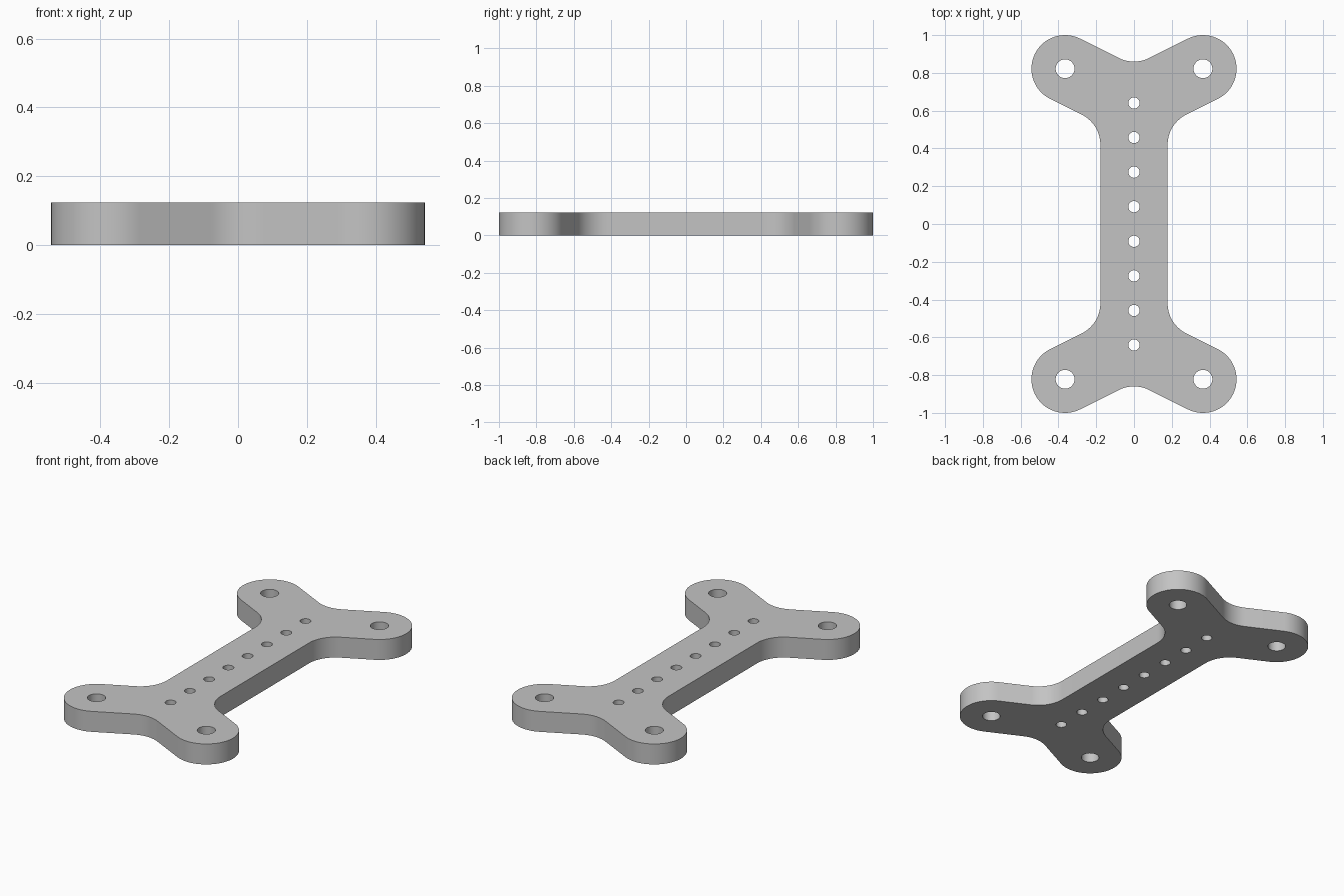
import bpy
import bmesh
from math import sin, cos, tan, atan, pi, radians

cube = bpy.data.objects.get("Cube")
if cube:
    bpy.data.objects.remove(cube)

R = 0.178             # lobe radius, bar half width and fillet radius
THICK = 0.123
HX, HY = 0.365, 0.822  # mounting hole centre
ARM_Y = 0.64          # where the two arms of one end meet
SLOPE = atan((HY - ARM_Y) / HX)


def arc(cx, cy, r, a0, a1, n):
    return [(cx + r * cos(a0 + (a1 - a0) * i / n),
             cy + r * sin(a0 + (a1 - a0) * i / n)) for i in range(n + 1)]


# One quarter of the outline: side fillet, lobe, end notch
low, high = SLOPE - pi / 2, SLOPE + pi / 2
corner_y = ARM_Y - R / cos(SLOPE) + R * tan(SLOPE)
fillet_y = corner_y - R * tan((pi / 2 - SLOPE) / 2)
quarter = arc(2 * R, fillet_y, R, pi, high, 14)
quarter += arc(HX, HY, R, low, high, 36)
quarter += arc(0, ARM_Y + 2 * R / cos(SLOPE), R, low, -pi / 2, 6)

# Mirror it into the full outline
half = quarter + [(-x, y) for x, y in reversed(quarter[:-1])]
outline = half + [(-x, -y) for x, y in half]

# Four mounting holes and a row of eight small holes
loops = [outline]
for sx in (-1, 1):
    for sy in (-1, 1):
        loops.append(arc(sx * HX, sy * HY, 0.05, 0, 2 * pi, 32)[:-1])
for i in range(8):
    loops.append(arc(0, (i - 3.5) * 0.183, 0.03, 0, 2 * pi, 24)[:-1])

# Fill the profile and extrude it to a plate
bm = bmesh.new()
edges = []
for loop in loops:
    verts = [bm.verts.new((x, y, 0)) for x, y in loop]
    edges += [bm.edges.new((a, b)) for a, b in zip(verts, verts[1:] + verts[:1])]
bmesh.ops.triangle_fill(bm, edges=edges, use_beauty=True, normal=(0, 0, 1))
result = bmesh.ops.extrude_face_region(bm, geom=bm.faces[:], use_keep_orig=True)
top = [v for v in result["geom"] if isinstance(v, bmesh.types.BMVert)]
bmesh.ops.translate(bm, verts=top, vec=(0, 0, THICK))
bmesh.ops.recalc_face_normals(bm, faces=bm.faces[:])
mesh = bpy.data.meshes.new("mounting_plate")
bm.to_mesh(mesh)
bm.free()

plate = bpy.data.objects.new("mounting_plate", mesh)
bpy.context.collection.objects.link(plate)

# Plain grey finish
grey = bpy.data.materials.new("light_grey")
grey.use_nodes = True
colour = (0.55, 0.55, 0.55, 1)
grey.diffuse_color = colour
grey.node_tree.nodes["Principled BSDF"].inputs["Base Color"].default_value = colour
mesh.materials.append(grey)

bpy.ops.object.select_all(action="DESELECT")
plate.select_set(True)
bpy.context.view_layer.objects.active = plate
bpy.ops.object.shade_smooth_by_angle(angle=radians(30))
